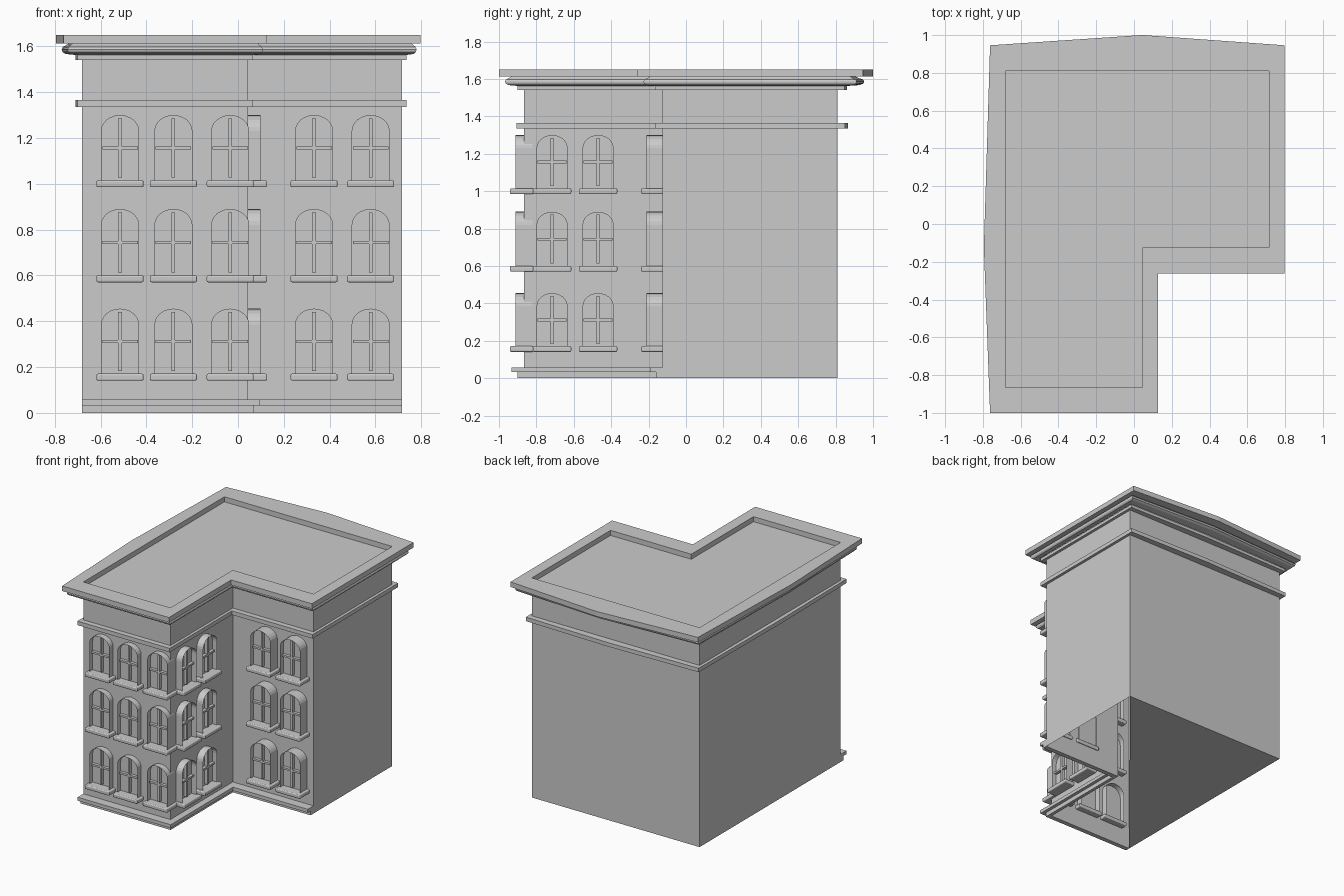
import bpy, math
from mathutils import Matrix

if "Cube" in bpy.data.objects:
    bpy.data.objects.remove(bpy.data.objects["Cube"])

X0, XN, X1 = -0.68, 0.044, 0.715      # left, notch, right walls
Y0, YN, Y1 = -0.865, -0.125, 0.81    # front, notch, back walls


def add_mesh(name, verts, faces, mat=None):
    me = bpy.data.meshes.new(name)
    me.from_pydata(verts, [], faces)
    if mat:
        me.transform(mat)
    ob = bpy.data.objects.new(name, me)
    bpy.context.collection.objects.link(ob)
    return ob


def loft(name, rings, caps=True, mat=None):
    n = len(rings[0])
    verts = [p for r in rings for p in r]
    faces = [(k*n+i, k*n+(i+1) % n, (k+1)*n+(i+1) % n, (k+1)*n+i)
             for k in range(len(rings)-1) for i in range(n)]
    if caps:
        faces += [tuple(reversed(range(n))), tuple(range(len(verts)-n, len(verts)))]
    return add_mesh(name, verts, faces, mat)


def outline(z, ox=0, oy=0, k=1.4):
    # L-shaped plan pushed outwards, bowed at the middle of back and left
    return [(X0-ox, Y0-oy, z), (XN+ox, Y0-oy, z), (XN+ox, YN-oy, z), (X1+ox, YN-oy, z),
            (X1+ox, Y1+oy, z), (XN, Y1+oy*k, z), (X0-ox, Y1+oy, z), (X0-ox*k, YN, z)]


def trim(name, z0, z1, ox, oy):
    # square-edged moulding running round the walls, hollow inside
    loft(name, [outline(z0), outline(z0, ox, oy), outline(z1, ox, oy), outline(z1)], caps=False)


# Walls: shell with a partly closed underside, and the sunken flat roof
loft("walls", [outline(0), outline(1.65)], caps=False)
add_mesh("floor", [(X0, Y0, 0), (X0, Y1, 0), (X1, Y1, 0)], [(0, 1, 2)])
add_mesh("roof_deck", outline(1.612), [tuple(range(8))])

# String course, fascia, rounded cornice and roof rim
trim("string_course", 1.335, 1.365, .021, .04)
trim("fascia", 1.54, 1.563, .021, .037)
profile = [(1.563, .025), (1.567, .053), (1.576, .062), (1.587, .064), (1.598, .060), (1.605, .050), (1.612, .044)]
loft("cornice", [outline(z, o, o*1.6) for z, o in profile], caps=False)
trim("roof_rim", 1.612, 1.65, .082, .136)


# Two-step plinth along the front walls only
def plinth(name, z0, z1, ox, oy):
    plan = [(X0, Y0-oy), (XN+ox, Y0-oy), (XN+ox, YN-oy), (X1, YN-oy),
            (X1, YN), (XN, YN), (XN, Y0), (X0, Y0)]
    loft(name, [[(x, y, z) for x, y in plan] for z in (z0, z1)])


plinth("plinth_lower", 0, .032, .025, .035)
plinth("plinth_upper", .032, .058, .05, .068)


def box(name, c, s, mat, bevel=0):
    x, y, z = (v/2 for v in s)
    ring = [(-x, -z), (x, -z), (x, z), (-x, z)]
    ob = loft(name, [[(c[0]+a, c[1]+d, c[2]+b) for a, b in ring] for d in (y, -y)], mat=mat)
    if bevel:
        m = ob.modifiers.new("round", 'BEVEL')
        m.width, m.segments = bevel, 3


def window(mat, h):
    # local frame: origin at bottom centre of the front rim, -y outwards
    w, rise = .083, .07
    arch = [(w, 0)] + [(w*math.cos(a), h-rise+rise*math.sin(a))
                       for a in (math.pi*i/12 for i in range(13))] + [(-w, 0)]
    loft("window_surround", [[(x, y, z) for x, z in arch] for y in (.09, 0)], caps=False, mat=mat)
    add_mesh("window_pane", [(x, .04, z) for x, z in arch], [tuple(range(len(arch)))], mat)
    box("window_upright", (0, .03, h/2), (.016, .025, h-.03), mat)
    box("window_crossbar", (0, .03, h/2), (.155, .025, .014), mat)
    box("window_sill", (0, .033, -.012), (.205, .125, .03), mat, .007)


# Window rows on the front, notch side and recessed wing
for z, top in ((1.012, 1.30), (.597, .89), (.168, .455)):
    for x in (-.515, -.282, -.034):
        window(Matrix.Translation((x, -.912, z)), top-z)
    for x in (.332, .579):
        window(Matrix.Translation((x, -.21, z)), top-z)
    for y in (-.716, -.470):
        window(Matrix.Translation((.098, y, z)) @ Matrix.Rotation(math.pi/2, 4, 'Z'), top-z)
